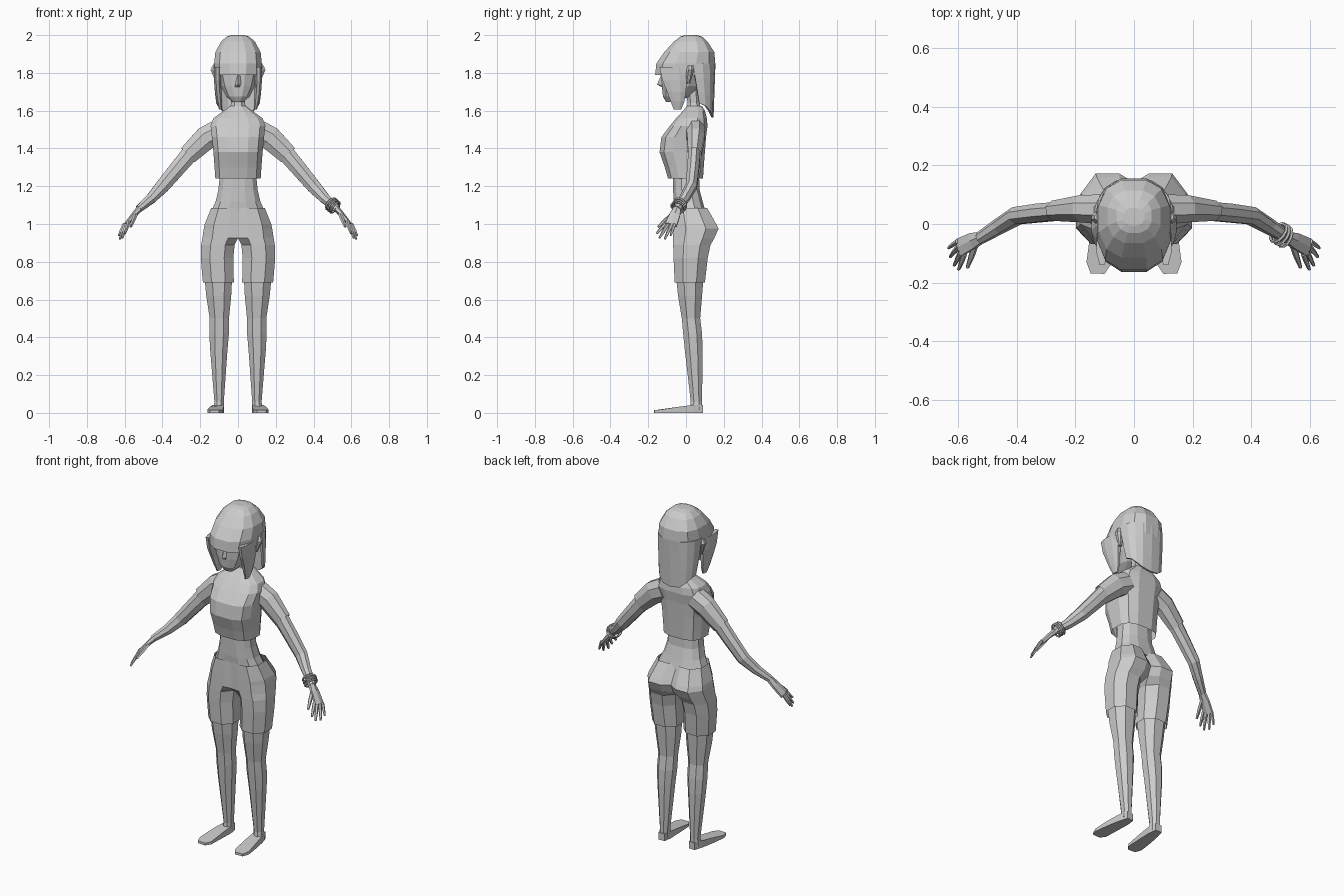
import bpy, bmesh
from math import cos, sin, pi, radians
from mathutils import Vector

if "Cube" in bpy.data.objects:
    bpy.data.objects.remove(bpy.data.objects["Cube"])


def loft(name, rings, mirror=False, start=True, end=True, closed=True, thick=0):
    """Skin a list of equal-length point rings with flat faces."""
    bm = bmesh.new()
    rows = [[bm.verts.new(p) for p in r] for r in rings]
    n = len(rows[0])
    for a, b in zip(rows, rows[1:]):
        for i in range(n if closed else n - 1):
            j = (i + 1) % n
            bm.faces.new((a[i], a[j], b[j], b[i]))
    if start and closed:
        bm.faces.new(rows[0][::-1])
    if end and closed:
        bm.faces.new(rows[-1])
    # drop the inner wall of mirrored halves
    inner = [f for f in bm.faces if all(abs(v.co.x) < 1e-5 for v in f.verts)]
    bmesh.ops.delete(bm, geom=inner, context='FACES')
    bmesh.ops.recalc_face_normals(bm, faces=bm.faces)
    me = bpy.data.meshes.new(name)
    bm.to_mesh(me)
    bm.free()
    ob = bpy.data.objects.new(name, me)
    bpy.context.collection.objects.link(ob)
    if thick:
        s = ob.modifiers.new("Solidify", 'SOLIDIFY')
        s.thickness, s.offset = thick, 0
    if mirror:
        ob.modifiers.new("Mirror", 'MIRROR').use_clip = True
    return ob


def oval(z, hx, y0, y1, n=12, p=0.8):
    """Horizontal rounded ring, symmetric in x."""
    pts = []
    for i in range(n):
        a = 2 * pi * (i + 0.5) / n
        c, s = cos(a), sin(a)
        c, s = [abs(t) ** p * (1 if t > 0 else -1) for t in (c, s)]
        pts.append((hx * c / cos(pi / n) ** p, (y0 + y1) / 2 + (y1 - y0) / 2 * s / cos(pi / n) ** p, z))
    return pts


def octo(z, x0, x1, y0, y1):
    """Horizontal chamfered box ring; x0 = 0 gives a half of the pelvis."""
    cx, cy = (x1 - x0) * 0.28, (y1 - y0) * 0.28
    f, b = (0.006, 0.03) if x0 == 0 else (cy, cy)
    return [(x0 + cx, y0, z), (x1 - cx, y0, z), (x1, y0 + cy, z), (x1, y1 - cy, z),
            (x1 - cx, y1, z), (x0 + cx, y1, z), (x0, y1 - b, z), (x0, y0 + f, z)]


def tube(name, path, n=8, **kw):
    """Limb along a path of (x, y, z, radius near y, other radius)."""
    c = [Vector(p[:3]) for p in path]
    rings = []
    for i, p in enumerate(path):
        t = (c[min(i + 1, len(c) - 1)] - c[max(i - 1, 0)]).normalized()
        u = Vector((0, 1, 0))
        u = (u - t * u.dot(t)).normalized()
        v = t.cross(u)
        rings.append([c[i] + u * p[3] * cos(2 * pi * (k + .5) / n) + v * p[4] * sin(2 * pi * (k + .5) / n)
                      for k in range(n)])
    return loft(name, rings, mirror=True, **kw)


# Waist
loft("waist", [oval(*r) for r in [
    (1.06, .145, -.06, .105), (1.12, .118, -.066, .088), (1.18, .104, -.068, .072),
    (1.24, .098, -.07, .07), (1.30, .10, -.075, .075)]])

# Shorts and legs
loft("shorts", [octo(*r) for r in [
    (1.085, 0, .142, -.067, .112), (1.0, 0, .176, -.068, .16), (.975, 0, .181, -.068, .172),
    (.925, 0, .189, -.068, .15), (.89, .018, .195, -.068, .13), (.82, .025, .197, -.066, .115),
    (.69, .022, .186, -.06, .1)]], mirror=True, start=False, end=False)
loft("leg", [octo(*r) for r in [
    (.74, .03, .18, -.055, .095), (.62, .036, .168, -.042, .085), (.5, .048, .15, -.022, .075),
    (.42, .048, .152, -.015, .085), (.33, .056, .147, -.006, .088), (.06, .075, .125, .025, .085),
    (.015, .075, .13, .02, .086)]], mirror=True)

# Feet
sole = [(.08, .088), (.12, .09), (.135, .04), (.15, -.04), (.162, -.13), (.148, -.168),
        (.10, -.17), (.08, -.14), (.076, -.05), (.073, .04)]
loft("foot", [[(x, y, 0) for x, y in sole],
              [(x, y, .014 + .028 * min(1, max(0, (y + .15) / .17))) for x, y in sole]], mirror=True)

# Shirt and sleeves
loft("shirt", [oval(*r, p=.7) for r in [
    (1.24, .12, -.095, .09), (1.30, .124, -.112, .094), (1.38, .13, -.14, .1),
    (1.46, .138, -.13, .106), (1.52, .145, -.085, .114), (1.56, .13, -.052, .11),
    (1.60, .075, -.015, .1), (1.625, .042, .005, .085)]], start=False)
tube("sleeve", [(.10, .05, 1.49, .055, .07), (.17, .052, 1.455, .05, .068),
                (.265, .045, 1.365, .037, .056)], end=False)

# Arms
tube("arm", [(.24, .045, 1.39, .034, .05), (.32, .038, 1.295, .034, .045), (.40, .028, 1.20, .032, .04),
             (.46, -.008, 1.135, .028, .03), (.525, -.048, 1.08, .022, .021)])

# Hands
tube("palm", [(.515, -.043, 1.088, .02, .018), (.55, -.058, 1.05, .032, .014),
              (.595, -.08, .995, .036, .011)], n=6)
for name, a, b, r in [
        ("thumb", (.54, -.07, 1.055), (.568, -.148, .985), .011),
        ("index_finger", (.578, -.102, 1.012), (.598, -.155, .95), .0095),
        ("middle_finger", (.588, -.092, 1.005), (.613, -.141, .925), .0095),
        ("ring_finger", (.597, -.076, 1.0), (.626, -.112, .92), .0095),
        ("little_finger", (.602, -.06, 1.0), (.632, -.082, .938), .0085)]:
    mid = [(s + t) / 2 for s, t in zip(a, b)]
    tube(name, [(*a, r, r), (*mid, r, r), (*b, r * .6, r * .6)], n=5)

# Bracelets on one wrist
axis = Vector((.065, -.04, -.055)).normalized()
for i in range(3):
    bpy.ops.mesh.primitive_torus_add(
        major_segments=12, minor_segments=5, major_radius=.036, minor_radius=.006,
        location=Vector((.503, -.036, 1.097)) + axis * (i - 1) * .015,
        rotation=(axis + Vector((0, .12 * (i - 1), 0))).to_track_quat('Z', 'Y').to_euler())
    bpy.context.object.name = "bracelet_%d" % (i + 1)

# Neck and head
loft("neck", [oval(*r, n=8) for r in [(1.58, .05, .0, .09), (1.64, .037, .008, .072), (1.72, .04, .0, .07)]])
loft("head", [oval(*r) for r in [
    (1.645, .028, -.105, -.05), (1.675, .062, -.122, .02), (1.73, .09, -.128, .08),
    (1.80, .108, -.13, .12), (1.88, .105, -.12, .12), (1.94, .07, -.06, .08)]])
loft("nose", [[(-.02, -.12, z0), (0, y, z1), (.02, -.12, z0), (0, -.1, z0)]
              for z0, z1, y in [(1.722, 1.728, -.135), (1.735, 1.738, -.153), (1.80, 1.80, -.128)]])
loft("ear", [octo(*r) for r in [(1.745, .10, .118, .005, .022), (1.78, .10, .13, .0, .032),
                                (1.815, .10, .145, .002, .042), (1.84, .105, .135, .012, .035)]], mirror=True)

# Hair crown with fringe
loft("hair_crown", [oval(*r) for r in [
    (1.79, .124, -.163, .152), (1.85, .126, -.157, .155), (1.91, .12, -.115, .15),
    (1.965, .09, -.065, .115), (1.992, .06, -.03, .085), (2.0, .035, -.005, .055)]], start=False)

# Long hair at the back
rows = []
for t in (0, .35, .7, 1):
    row = []
    for k in range(9):
        a = radians(4 + 172 * k / 8)
        low = 1.64 - .075 * sin(a) ** 2
        hx = .124 - .014 * t * t
        row.append((hx * abs(cos(a)) ** .75 * (1 if k < 4 else -1),
                    .02 + .04 * t + (.13 - .05 * t) * sin(a) ** .8, 1.85 + (low - 1.85) * t))
    rows.append(row)
loft("hair_back", rows, closed=False, thick=.012)

# Side locks in front of the ears
loft("hair_side_lock", [octo(*r) for r in [
    (1.83, .09, .127, -.14, .0), (1.76, .09, .127, -.125, .004), (1.70, .088, .122, -.10, .0),
    (1.65, .085, .113, -.082, -.008), (1.605, .086, .1, -.064, -.026)]], mirror=True)
